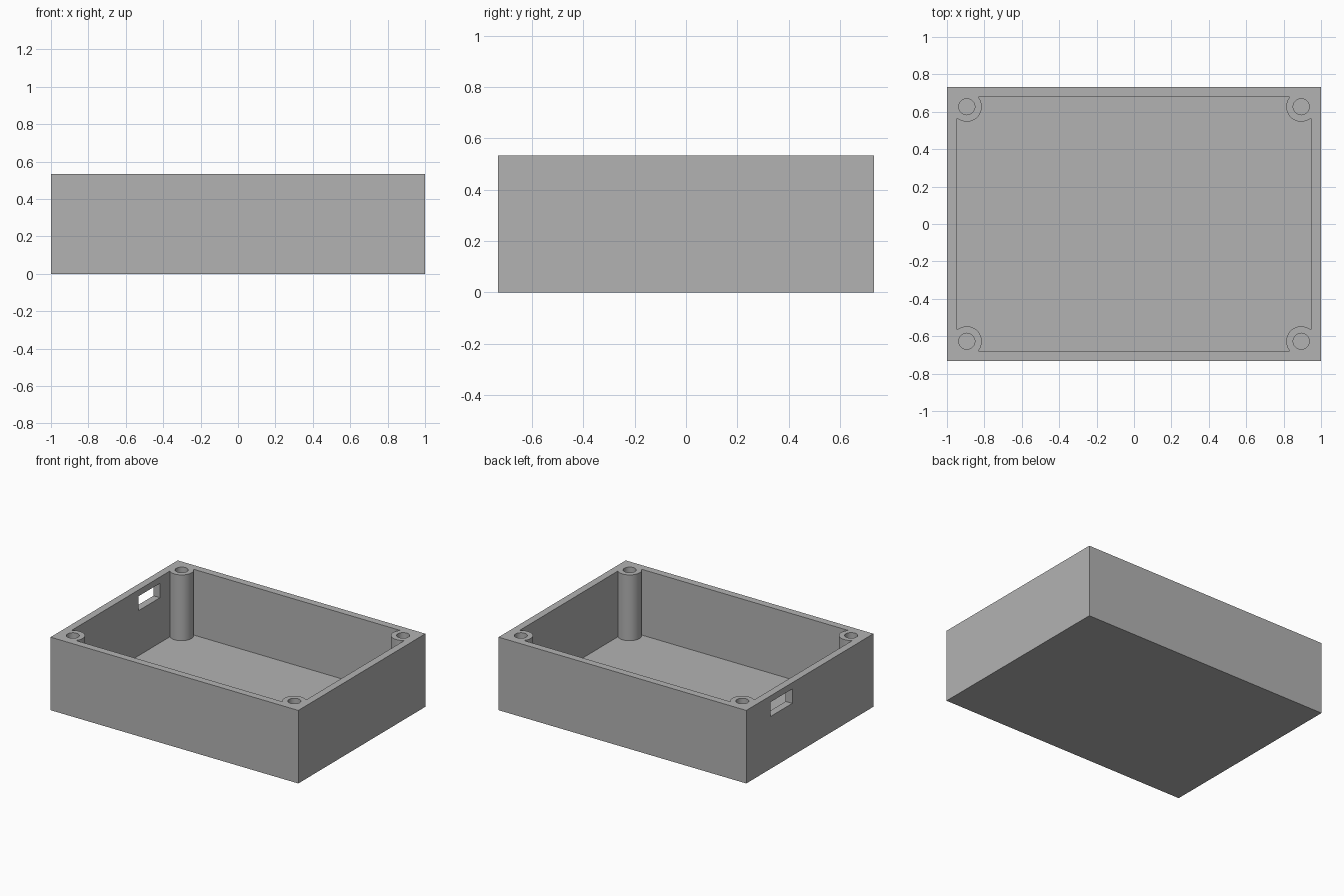
import bpy

cube = bpy.data.objects.get("Cube")
if cube:
    bpy.data.objects.remove(cube, do_unlink=True)

# Main dimensions
HALF_X, HALF_Y, HEIGHT = 1.0, 0.733, 0.533
WALL = 0.053
POST_X, POST_Y = HALF_X - 2 * WALL, HALF_Y - 2 * WALL
POST_R, BORE_R = 0.08, 0.043
ABOVE = HEIGHT + 0.2

grey = bpy.data.materials.new("plain grey")
grey.use_nodes = True
grey.diffuse_color = (0.45, 0.45, 0.45, 1)
grey.node_tree.nodes["Principled BSDF"].inputs["Base Color"].default_value = grey.diffuse_color


def box(name, low, high):
    bpy.ops.mesh.primitive_cube_add(size=1, location=[(a + b) / 2 for a, b in zip(low, high)])
    obj = bpy.context.object
    obj.name = name
    obj.scale = [b - a for a, b in zip(low, high)]
    bpy.ops.object.transform_apply(location=True, rotation=True, scale=True)
    obj.data.materials.append(grey)
    return obj


def rod(name, x, y, radius, low, high):
    bpy.ops.mesh.primitive_cylinder_add(
        vertices=64, radius=radius, depth=high - low, location=(x, y, (low + high) / 2))
    obj = bpy.context.object
    obj.name = name
    obj.data.materials.append(grey)
    return obj


def cut(target, cutter):
    mod = target.modifiers.new("cut", "BOOLEAN")
    mod.operation = "DIFFERENCE"
    mod.solver = "EXACT"
    mod.object = cutter
    bpy.context.view_layer.objects.active = target
    bpy.ops.object.modifier_apply(modifier=mod.name)
    bpy.data.objects.remove(cutter, do_unlink=True)


corners = [(sx * POST_X, sy * POST_Y) for sx in (-1, 1) for sy in (-1, 1)]

# Open-topped tray, with the corner posts left standing in its cavity
tray = box("enclosure_tray", (-HALF_X, -HALF_Y, 0), (HALF_X, HALF_Y, HEIGHT))
cavity = box("cavity_cutter", (WALL - HALF_X, WALL - HALF_Y, WALL),
             (HALF_X - WALL, HALF_Y - WALL, ABOVE))
for x, y in corners:
    cut(cavity, rod("post_shape", x, y, POST_R, 0, ABOVE + 0.1))
cut(tray, cavity)

# Screw bores, closed at the floor
for x, y in corners:
    cut(tray, rod("bore_cutter", x, y, BORE_R, WALL, ABOVE))

# Connector opening through one end wall
cut(tray, box("port_cutter", (-HALF_X - 0.1, 0.203, 0.382), (-HALF_X + 2 * WALL, 0.453, 0.487)))

# Round posts and bores, crisp edges
bpy.ops.object.select_all(action="DESELECT")
tray.select_set(True)
bpy.context.view_layer.objects.active = tray
bpy.ops.object.shade_smooth_by_angle(angle=0.5)
